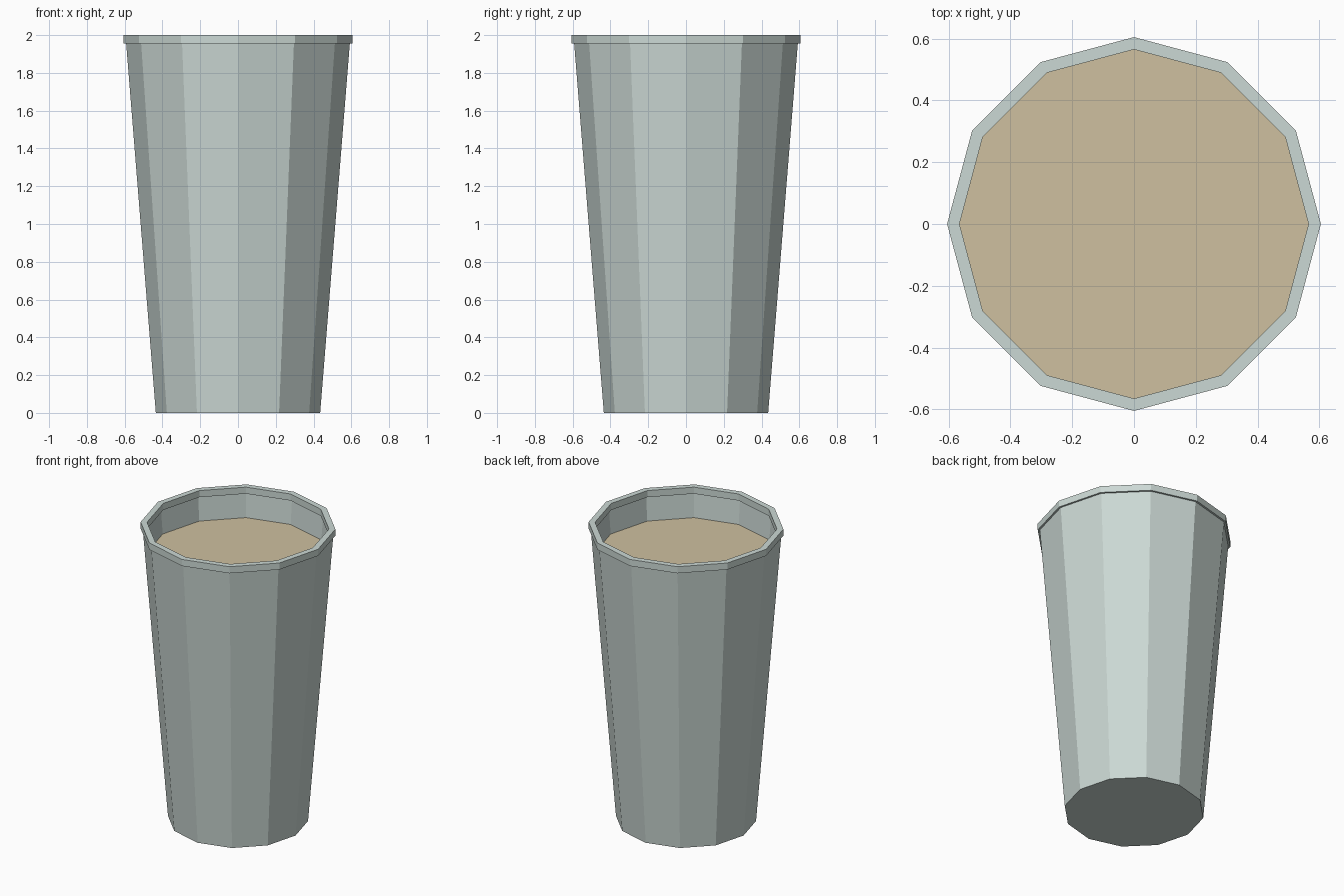
import bpy
import bmesh
from math import cos, sin, tau

if "Cube" in bpy.data.objects:
    bpy.data.objects.remove(bpy.data.objects["Cube"])

SIDES = 12


def material(name, color):
    mat = bpy.data.materials.new(name)
    mat.diffuse_color = (*color, 1.0)
    mat.use_nodes = True
    mat.node_tree.nodes["Principled BSDF"].inputs["Base Color"].default_value = mat.diffuse_color
    return mat


def lathe(name, profile, mat, closed=False):
    """Turn (radius, z) points into flat-sided rings; an open profile gets end caps."""
    bm = bmesh.new()
    rings = [[bm.verts.new((r * cos(tau * i / SIDES), r * sin(tau * i / SIDES), z))
              for i in range(SIDES)] for r, z in profile]
    pairs = list(zip(rings, rings[1:]))
    if closed:
        pairs.append((rings[-1], rings[0]))
    for a, b in pairs:
        for i in range(SIDES):
            j = (i + 1) % SIDES
            bm.faces.new((a[i], a[j], b[j], b[i]))
    if not closed:
        bm.faces.new(rings[0][::-1])
        if len(rings) > 1:
            bm.faces.new(rings[-1])
        else:
            bm.faces.ensure_lookup_table()
            bm.faces[0].normal_flip()
    if len(rings) > 1:
        bmesh.ops.recalc_face_normals(bm, faces=bm.faces[:])
    mesh = bpy.data.meshes.new(name)
    bm.to_mesh(mesh)
    bm.free()
    mesh.materials.append(mat)
    obj = bpy.data.objects.new(name, mesh)
    bpy.context.collection.objects.link(obj)
    return obj


glass = material("pale_glass", (0.60, 0.69, 0.66))
drink = material("tan_drink", (0.62, 0.53, 0.35))

# Tapered cup wall with a thin floor
lathe("cup_wall", [(0.435, 0.0), (0.592, 1.955), (0.582, 1.955), (0.427, 0.02)], glass)

# Raised rim band around the mouth
lathe("rim", [(0.605, 1.955), (0.605, 2.0), (0.565, 2.0), (0.565, 1.955)], glass, closed=True)

# Drink surface a little below the rim
lathe("drink_surface", [(0.569, 1.79)], drink)
